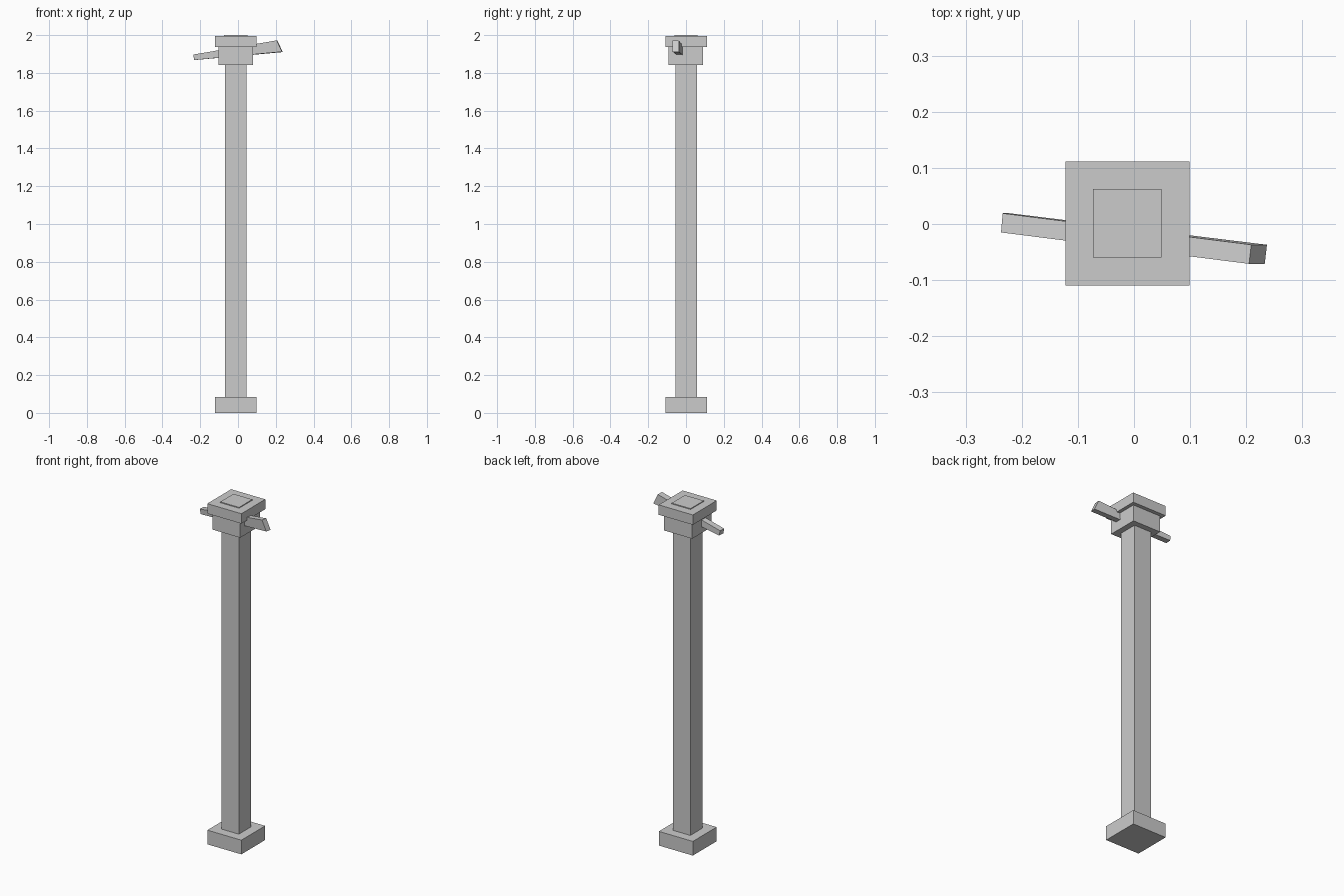
import bpy
import bmesh

if "Cube" in bpy.data.objects:
    bpy.data.objects.remove(bpy.data.objects["Cube"])

CX, CY = -0.012, 0.001  # axis of the post


def block(name, width, z0, z1, cx=CX, cy=CY):
    """Square block between two heights."""
    bm = bmesh.new()
    bmesh.ops.create_cube(bm, size=1)
    for v in bm.verts:
        v.co = (cx + v.co.x * width, cy + v.co.y * width,
                z0 if v.co.z < 0 else z1)
    return finish(name, bm)


def finish(name, bm):
    bmesh.ops.recalc_face_normals(bm, faces=bm.faces[:])
    mesh = bpy.data.meshes.new(name)
    bm.to_mesh(mesh)
    bm.free()
    obj = bpy.data.objects.new(name, mesh)
    bpy.context.collection.objects.link(obj)
    return obj


# Stacked square parts of the post
block("base", 0.22, 0.0, 0.083)
block("post_shaft", 0.112, 0.083, 1.842)
block("collar", 0.181, 1.842, 1.937, cy=-0.001)
block("top_plate", 0.221, 1.937, 1.995)
block("top_cap", 0.122, 1.995, 2.0)

# Tapered wedge peg driven through the collar, slightly skewed
bm = bmesh.new()
ends = [
    [(-0.237, -0.015, 1.897), (-0.234, 0.019, 1.897),
     (-0.229, 0.020, 1.868), (-0.232, -0.014, 1.868)],
    [(0.205, -0.071, 1.972), (0.209, -0.037, 1.970),
     (0.237, -0.037, 1.910), (0.233, -0.071, 1.912)],
]
thin, thick = [[bm.verts.new(p) for p in ring] for ring in ends]
bm.faces.new(thin)
bm.faces.new(thick[::-1])
for i in range(4):
    j = (i + 1) % 4
    bm.faces.new((thin[i], thin[j], thick[j], thick[i]))
finish("wedge_peg", bm)
